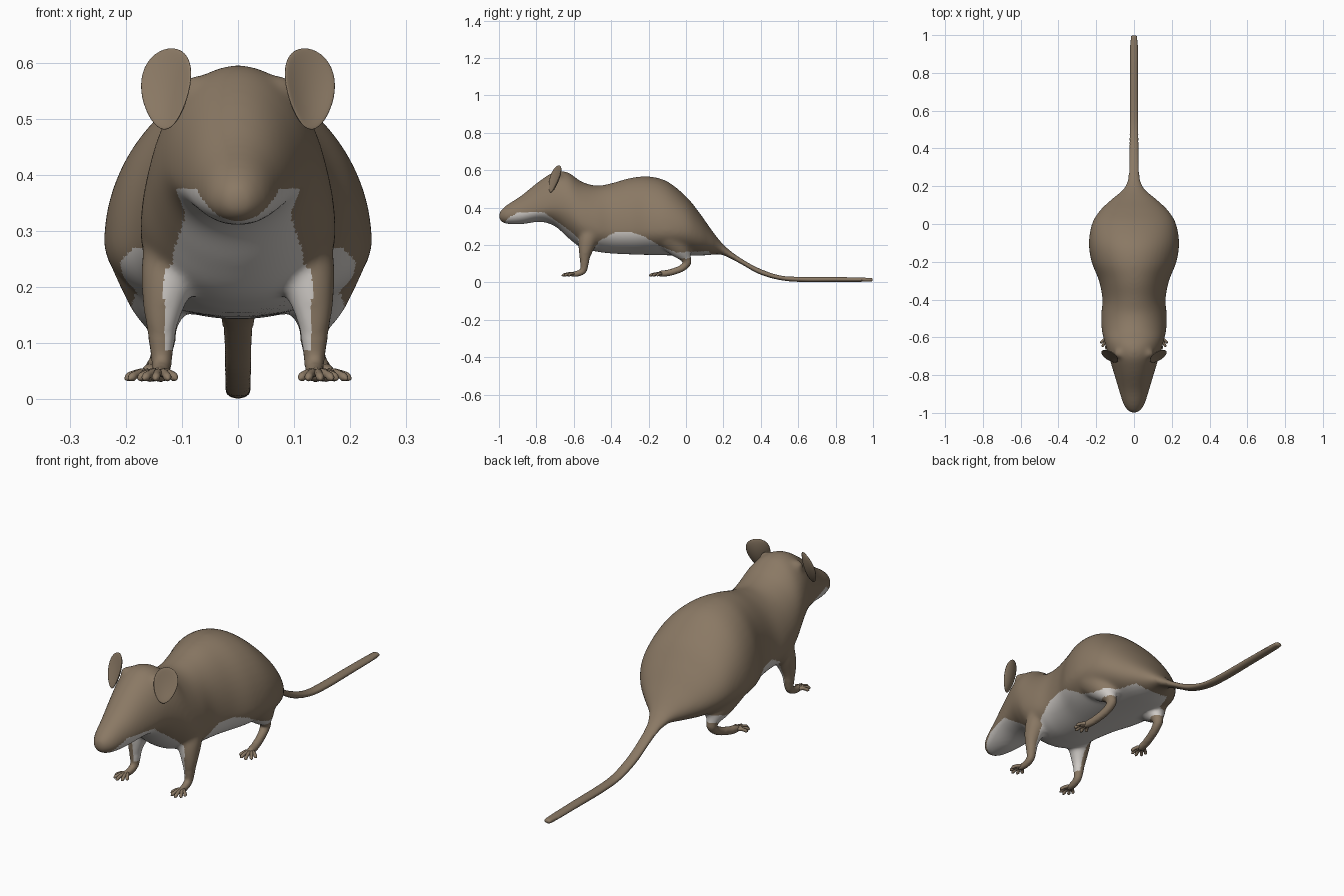
import bpy, bmesh, math
from mathutils import Vector, Matrix

if "Cube" in bpy.data.objects:
    bpy.data.objects.remove(bpy.data.objects["Cube"])


def material(name, rgb):
    m = bpy.data.materials.new(name)
    m.diffuse_color = (*rgb, 1)
    m.use_nodes = True
    m.node_tree.nodes["Principled BSDF"].inputs["Base Color"].default_value = m.diffuse_color
    return m


BROWN = material("brown fur", (0.255, 0.19, 0.128))
PALE = material("pale belly fur", (0.62, 0.59, 0.56))


def spline(rows, n):
    """Catmull-Rom samples through rows of numbers."""
    pts = [Vector(r) for r in rows]
    pts = [2 * pts[0] - pts[1]] + pts + [2 * pts[-1] - pts[-2]]
    out = []
    for i in range(1, len(pts) - 2):
        a, b, c, d = pts[i - 1:i + 3]
        for k in range(n):
            t = k / n
            out.append(0.5 * (2 * b + (c - a) * t + (2 * a - 5 * b + 4 * c - d) * t * t
                              + (3 * b - a - 3 * c + d) * t ** 3))
    return out + [pts[-2]]


def loft(bm, rings):
    loops = [[bm.verts.new(p) for p in r] for r in rings]
    for a, b in zip(loops, loops[1:]):
        for i in range(len(a)):
            j = (i + 1) % len(a)
            bm.faces.new((a[i], a[j], b[j], b[i]))
    bm.faces.new(loops[0][::-1])
    bm.faces.new(loops[-1])


def tube(bm, rows, n=5, sides=14):
    """Round tube through (x, y, z, radius) rows."""
    s = spline(rows, n)
    rings = []
    for i, v in enumerate(s):
        tan = (s[min(i + 1, len(s) - 1)] - s[max(i - 1, 0)]).to_3d().normalized()
        u = tan.cross(Vector((1, 0, 0))).normalized()
        w = tan.cross(u)
        r = max(v[3], 0.001)
        rings.append([v.to_3d() + r * (math.cos(a) * u + math.sin(a) * w)
                      for a in (2 * math.pi * k / sides for k in range(sides))])
    loft(bm, rings)


def finish(name, bm, mats):
    bmesh.ops.recalc_face_normals(bm, faces=bm.faces)
    me = bpy.data.meshes.new(name)
    bm.to_mesh(me)
    bm.free()
    ob = bpy.data.objects.new(name, me)
    bpy.context.collection.objects.link(ob)
    for m in mats:
        me.materials.append(m)
    for p in me.polygons:
        p.use_smooth = True
    return ob


# Head, trunk and tail: y, top z, bottom z, z of widest point, half width
SECTIONS = [
    (-1.0, .372, .340, .356, .014), (-.985, .392, .322, .354, .036),
    (-.95, .420, .312, .357, .058), (-.88, .465, .311, .368, .080),
    (-.78, .545, .324, .390, .110), (-.70, .592, .300, .410, .134),
    (-.63, .588, .238, .390, .155), (-.56, .540, .185, .330, .171),
    (-.48, .518, .165, .290, .174), (-.40, .530, .155, .280, .167),
    (-.30, .558, .150, .280, .186), (-.20, .567, .147, .280, .225),
    (-.10, .540, .145, .280, .239), (0, .460, .143, .275, .223),
    (.07, .375, .143, .250, .182), (.13, .290, .147, .220, .120),
    (.18, .225, .150, .188, .062), (.23, .175, .132, .153, .033),
    (.30, .125, .095, .110, .027), (.39, .076, .045, .060, .025),
    (.50, .038, .013, .026, .024), (.62, .030, .002, .016, .023),
    (.80, .029, .002, .016, .022), (.98, .025, .004, .015, .020),
    (1.0, .020, .010, .015, .008)]
bm = bmesh.new()
rings = []
for y, top, bot, zw, w in spline(SECTIONS, 5):
    ring = []
    for k in range(48):
        a = 2 * math.pi * k / 48
        h = top - zw if math.sin(a) > 0 else zw - bot
        ring.append((w * math.cos(a), y, zw + h * math.sin(a)))
    rings.append(ring)
loft(bm, rings)

# Legs and ear roots
FRONT_LEG = [(.115, -.50, .29, .05), (.125, -.525, .22, .05), (.135, -.54, .15, .034),
             (.136, -.543, .10, .023), (.136, -.55, .062, .018),
             (.138, -.585, .046, .016), (.141, -.615, .044, .012), (.142, -.625, .044, .003)]
HIND_LEG = [(.145, -.08, .24, .08), (.14, -.03, .175, .055), (.135, .0, .13, .030),
            (.134, .003, .10, .022), (.139, -.03, .072, .019), (.150, -.09, .052, .018),
            (.158, -.14, .046, .016), (.160, -.152, .045, .003)]
EAR_ROOT = [(.04, -.675, .535, .035), (.075, -.685, .55, .03), (.103, -.69, .55, .014)]
for s in (1, -1):
    for path in (FRONT_LEG, HIND_LEG, EAR_ROOT):
        tube(bm, [(s * x, y, z, r) for x, y, z, r in path])
body = finish("body", bm, [BROWN, PALE])

# Fuse into one skin, then soften the joins but not the tail or paws
mod = body.modifiers.new("fuse", 'REMESH')
mod.mode = 'VOXEL'
mod.voxel_size = 0.007
bpy.context.view_layer.objects.active = body
body.select_set(True)
bpy.ops.object.modifier_apply(modifier=mod.name)
bm = bmesh.new()
bm.from_mesh(body.data)
soft = [v for v in bm.verts if v.co.y < .2 and v.co.z > .11]
for i in range(14):
    bmesh.ops.smooth_vert(bm, verts=soft, factor=0.5, use_axis_x=True,
                          use_axis_y=True, use_axis_z=True)
rest = [v for v in bm.verts if not (v.co.y < .2 and v.co.z > .115)]
for i in range(2):
    bmesh.ops.smooth_vert(bm, verts=rest, factor=0.4, use_axis_x=True,
                          use_axis_y=True, use_axis_z=True)

# Pale underside: below a flank line that follows y
LINE = [(-.97, .32), (-.95, .345), (-.89, .378), (-.76, .375), (-.68, .32), (-.6, .26),
        (-.55, .21), (-.5, .195), (-.45, .23), (-.38, .268), (-.3, .272), (-.22, .245),
        (-.14, .195), (-.05, .16), (.12, .168), (.15, .13)]


def flank(y):
    for (y0, z0), (y1, z1) in zip(LINE, LINE[1:]):
        if y0 <= y < y1:
            return z0 + (z1 - z0) * (y - y0) / (y1 - y0)
    return -1


for f in bm.faces:
    c = f.calc_center_median()
    low = .09 if c.y < -.4 else .128
    outside_leg = c.y < -.47 and abs(c.x) > .132
    f.material_index = int(low < c.z < flank(c.y) and not outside_leg)
    f.smooth = True
bm.to_mesh(body.data)
bm.free()


# Toes: a fan of small tubes on each paw
def toes(name, base, length, lean):
    for s, side in ((1, "left"), (-1, "right")):
        bm = bmesh.new()
        for k in range(5):
            a = lean + (k - 2) * 0.36
            ln = length * (1 - 0.09 * abs(k - 2) ** 1.5)
            d = Vector((math.sin(a), -math.cos(a), 0))
            rows = []
            for t, z, r in ((0, .002, .008), (.4, .004, .008), (.7, .001, .007),
                            (.88, -.004, .0075), (1, -.007, .002)):
                p = Vector(base) + d * ln * t
                rows.append((s * p.x, p.y, p.z + z, r))
            tube(bm, rows, 3, 8)
        finish(f"{name}_{side}", bm, [BROWN])


toes("front_toes", (.139, -.595, .043), .07, .12)
toes("hind_toes", (.155, -.125, .043), .075, .25)

# Ears: thin cupped teardrop discs
for s, side in ((1, "left"), (-1, "right")):
    bm = bmesh.new()
    bmesh.ops.create_uvsphere(bm, u_segments=32, v_segments=20, radius=1)
    rot = Matrix.Rotation(.5, 3, 'Z') @ Matrix.Rotation(-.3, 3, 'X') @ Matrix.Rotation(.12, 3, 'Y')
    for v in bm.verts:
        x, y, z = v.co
        p = rot @ Vector((.049 * x * (1 + .22 * z), .008 * y - .014 * (x * x + .6 * z * z) + .008,
                          .076 * z))
        p += Vector((.126, -.70, .553))
        v.co = (s * p.x, p.y, p.z)
    finish(f"ear_{side}", bm, [BROWN])
